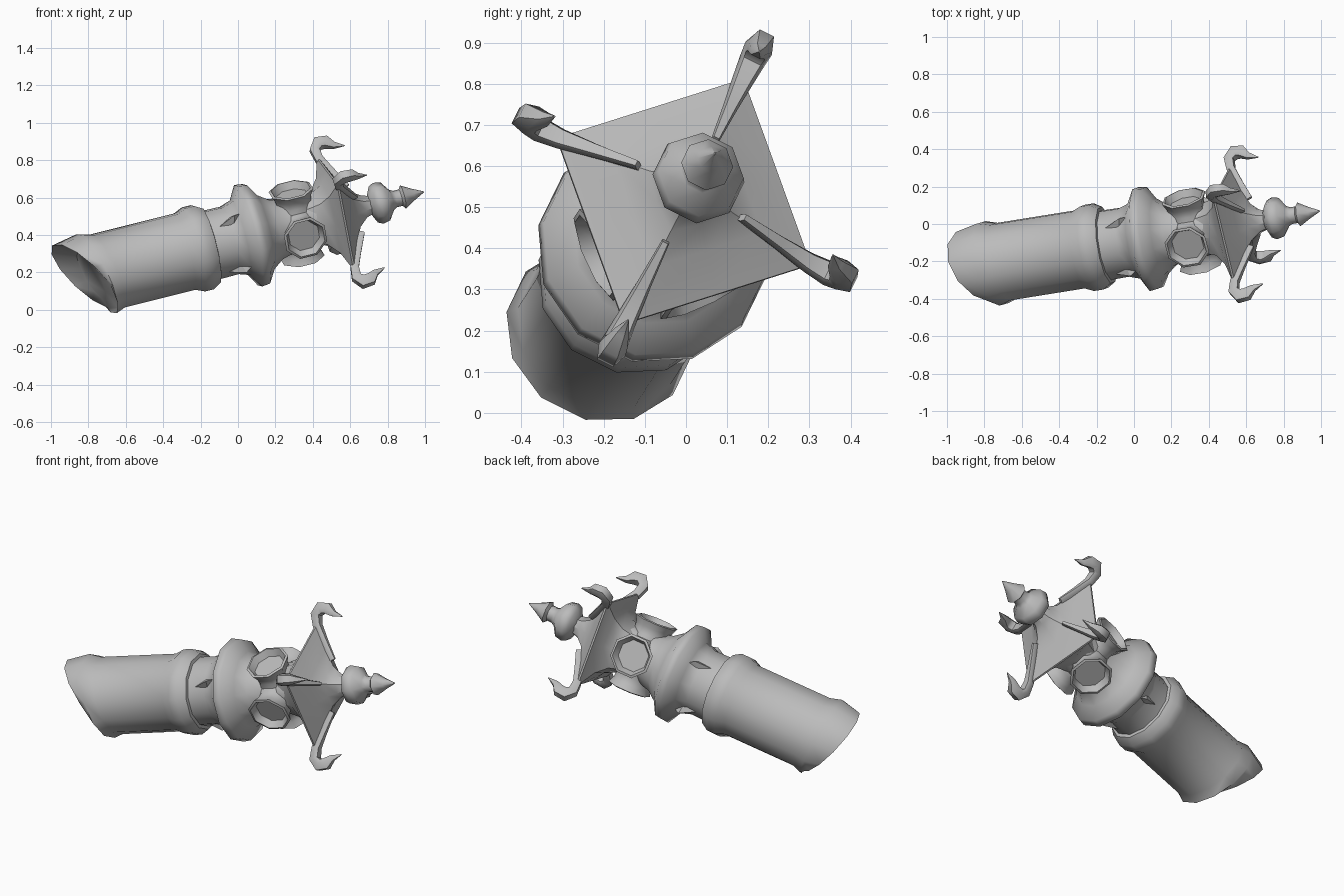
import bpy, bmesh, math
from math import pi, cos, sin
from mathutils import Vector, Matrix

if "Cube" in bpy.data.objects:
    bpy.data.objects.remove(bpy.data.objects["Cube"])

stone = bpy.data.materials.new("grey_stone")
stone.use_nodes = True
stone.diffuse_color = (0.5, 0.5, 0.5, 1)
stone.node_tree.nodes["Principled BSDF"].inputs["Base Color"].default_value = (0.5, 0.5, 0.5, 1)

# Tower frame: local Z runs up the toppled tower, local X points to a roof corner
axis = Vector((1, 0.16, 0.25)).normalized()
corner = Vector((0, cos(math.radians(63.5)), sin(math.radians(63.5))))
corner = (corner - axis * corner.dot(axis)).normalized()
side = axis.cross(corner)
frame = Matrix((corner, side, axis)).transposed().to_4x4()
frame.translation = (-0.19, -0.12, 0.335)


def finish(name, bm, smooth=35):
    bmesh.ops.recalc_face_normals(bm, faces=bm.faces)
    mesh = bpy.data.meshes.new(name)
    bm.to_mesh(mesh)
    bm.free()
    mesh.materials.append(stone)
    ob = bpy.data.objects.new(name, mesh)
    bpy.context.collection.objects.link(ob)
    ob.matrix_world = frame
    bpy.ops.object.select_all(action="DESELECT")
    ob.select_set(True)
    bpy.context.view_layer.objects.active = ob
    if smooth:
        bpy.ops.object.shade_smooth_by_angle(angle=math.radians(smooth))


def loft(name, rings, caps=(False, False), smooth=35, turn=None):
    """Skin a list of equal closed rings."""
    bm = bmesh.new()
    loops = [[bm.verts.new(p) for p in ring] for ring in rings]
    n = len(loops[0])
    for a, b in zip(loops, loops[1:]):
        for i in range(n):
            j = (i + 1) % n
            bm.faces.new((a[i], a[j], b[j], b[i]))
    for use, loop in zip(caps, (loops[0], loops[-1])):
        if use:
            bm.faces.new(loop)
    if turn:
        bm.transform(turn)
    finish(name, bm, smooth)


def circle(r, z, n=12, phase=0.0):
    return [Vector((r * cos(phase + 2 * pi * i / n), r * sin(phase + 2 * pi * i / n), z)) for i in range(n)]


def oblique(r, z, slope):
    return [Vector((p.x, p.y, z - slope * p.x / r)) for p in circle(r, z, 12, pi / 12)]


def lathe(name, profile, n=12, caps=(False, False), smooth=35, turn=None):
    return loft(name, [circle(r, z, n, pi / n) for r, z in profile], caps, smooth, turn)


# Broken lower shaft: slanted hollowed end, rolled ring on top
shaft = [oblique(0.14, -0.62, 0.04), oblique(0.207, -0.655, 0.13), oblique(0.234, -0.59, 0.05),
         oblique(0.215, -0.53, 0.04)]
shaft += [circle(r, z, 12, pi / 12) for r, z in
          [(0.215, -0.1), (0.237, -0.05), (0.237, 0.0), (0.21, 0.045), (0.185, 0.05)]]
loft("lower_shaft", shaft, (True, False), 45)

# Upper storey with its flared gallery and neck
lathe("gallery", [(0.192, 0.03), (0.19, 0.15), (0.21, 0.21), (0.286, 0.255), (0.28, 0.3),
                  (0.21, 0.345), (0.17, 0.4), (0.148, 0.48), (0.14, 0.66)], smooth=75)

for k in range(4):
    spin = Matrix.Rotation(k * pi / 2, 4, "Z")

    # Slanted pointed window hood near each roof corner line
    bm = bmesh.new()
    pts = [(0.178, 0.018, 0.08), (0.18, 0.025, 0.17), (0.198, -0.025, 0.23), (0.178, -0.03, 0.16)]
    ring = [bm.verts.new(p) for p in pts]
    peak = bm.verts.new((0.225, -0.004, 0.18))
    for i in range(4):
        bm.faces.new((ring[i], ring[(i + 1) % 4], peak))
    bm.transform(Matrix.Rotation(math.radians(-7), 4, "Z") @ spin)
    finish("window_hood_%d" % (k + 1), bm, 0)

    # Flared hollow lookout on each side
    out = Matrix.Rotation((k + 0.5) * pi / 2 + 0.1, 4, "Z") @ Matrix.Translation((0, 0, 0.525))
    out = out @ Matrix.Rotation(pi / 2, 4, "Y")
    lathe("lookout_%d" % (k + 1), [(0.125, 0.06), (0.1, 0.125), (0.105, 0.165), (0.122, 0.2),
                                   (0.108, 0.205), (0.088, 0.165)],
          8, (False, True), 60, out)

    # Corner rib: flat blade along the roof ridge that curls into a horn
    path = [(0.14, 0.845, 0.01, 0.018), (0.25, 0.79, 0.018, 0.02), (0.335, 0.75, 0.026, 0.022),
            (0.395, 0.742, 0.032, 0.026), (0.43, 0.772, 0.036, 0.032),
            (0.425, 0.815, 0.032, 0.03), (0.395, 0.85, 0.018, 0.016), (0.378, 0.905, 0.002, 0.002)]
    rings = []
    for i, (r, z, wide, thick) in enumerate(path):
        a, b = path[max(i - 1, 0)], path[min(i + 1, len(path) - 1)]
        along = Vector((b[0] - a[0], 0, b[1] - a[1])).normalized()
        normal = Vector((-along.z, 0, along.x))
        mid = Vector((r, 0, z))
        rings.append([mid + normal * thick * s + Vector((0, wide * w, 0))
                      for s, w in [(1, 0.7), (0.2, 1), (-1, 0.6), (-1, -0.6), (0.2, -1), (1, -0.7)]])
    loft("roof_horn_%d" % (k + 1), rings, (True, True), 60, spin)


# Four-sided roof that blends from the round neck to a square eave
def square(r, z, mid=0.7071):
    return [p if i % 2 == 0 else Vector((p.x * mid, p.y * mid, z))
            for i, p in enumerate(circle(r, z, 8))]


loft("roof", [square(0.14, 0.58, 1), square(0.165, 0.65, 0.95), square(0.23, 0.7, 0.8),
              square(0.345, 0.74), square(0.345, 0.75), square(0.2, 0.805, 0.72),
              square(0.11, 0.85, 0.8), square(0.065, 0.9, 1), square(0.05, 0.95, 1)], (True, True), 30)

# Finial: ball, collar and spike
lathe("finial", [(0.052, 0.9), (0.052, 0.93), (0.1, 0.953), (0.113, 0.98), (0.105, 1.02),
                 (0.055, 1.055), (0.045, 1.075), (0.045, 1.105), (0.064, 1.118),
                 (0.032, 1.175), (0.002, 1.236)], 8, (True, True), 50)
